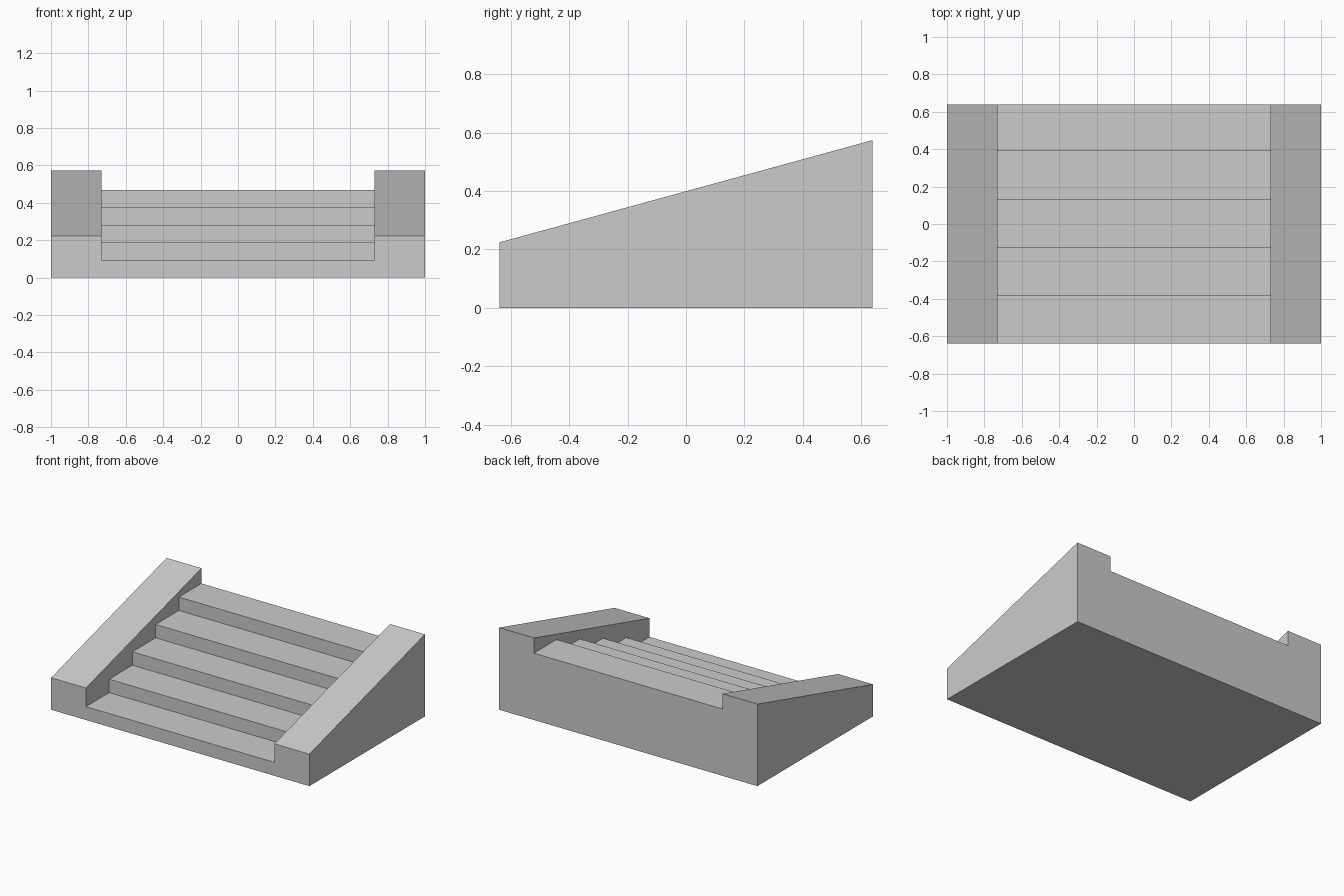
import bpy
import bmesh

if "Cube" in bpy.data.objects:
    bpy.data.objects.remove(bpy.data.objects["Cube"])

HALF_W, INNER, HALF_D = 1.0, 0.73, 0.639
STEPS, RISE, TREAD = 5, 0.0935, 0.257


def extrude_profile(name, profile, x0, x1):
    """Extrude a closed (y, z) outline along x from x0 to x1."""
    bm = bmesh.new()
    face = bm.faces.new([bm.verts.new((x0, y, z)) for y, z in profile])
    ext = bmesh.ops.extrude_face_region(bm, geom=[face])
    moved = [v for v in ext["geom"] if isinstance(v, bmesh.types.BMVert)]
    bmesh.ops.translate(bm, verts=moved, vec=(x1 - x0, 0, 0))
    bmesh.ops.recalc_face_normals(bm, faces=bm.faces)
    mesh = bpy.data.meshes.new(name)
    bm.to_mesh(mesh)
    bm.free()
    obj = bpy.data.objects.new(name, mesh)
    bpy.context.collection.objects.link(obj)
    return obj


# Flight of steps rising towards the back
outline = [(-HALF_D, 0)]
for i in range(STEPS):
    y0 = -HALF_D + i * TREAD
    y1 = min(y0 + TREAD, HALF_D)
    z = (i + 1) * RISE
    outline += [(y0, z), (y1, z)]
outline.append((HALF_D, 0))
extrude_profile("steps", outline, -INNER, INNER)

# Sloped side walls
wall = [(-HALF_D, 0), (-HALF_D, 0.224), (HALF_D, 0.574), (HALF_D, 0)]
extrude_profile("left_side_wall", wall, -HALF_W, -INNER)
extrude_profile("right_side_wall", wall, INNER, HALF_W)
